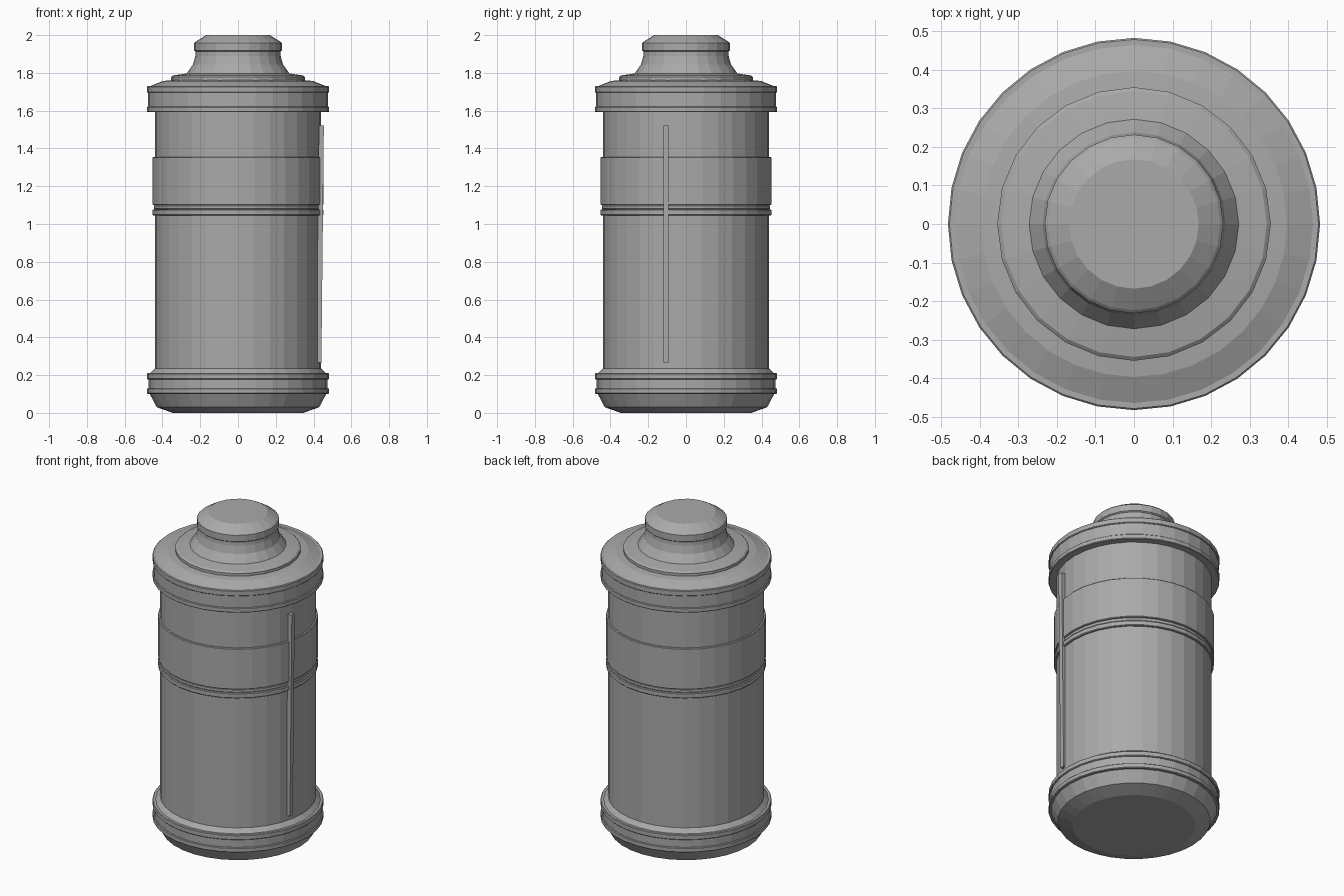
import bpy, bmesh, math
from mathutils import Matrix

if "Cube" in bpy.data.objects:
    bpy.data.objects.remove(bpy.data.objects["Cube"], do_unlink=True)

metal = bpy.data.materials.new("plain grey")
metal.use_nodes = True
GREY = (0.4, 0.4, 0.4, 1)
metal.diffuse_color = GREY
metal.node_tree.nodes["Principled BSDF"].inputs["Base Color"].default_value = GREY


def finish(name, bm):
    bmesh.ops.recalc_face_normals(bm, faces=bm.faces)
    mesh = bpy.data.meshes.new(name)
    bm.to_mesh(mesh)
    bm.free()
    mesh.materials.append(metal)
    obj = bpy.data.objects.new(name, mesh)
    bpy.context.collection.objects.link(obj)
    return obj


def lathe(name, profile, sides):
    """Closed turned solid from (radius, height) pairs, bottom to top."""
    bm = bmesh.new()
    rings = []
    for r, z in profile:
        rings.append([bm.verts.new((r * math.cos(a), r * math.sin(a), z))
                      for a in (math.tau * i / sides for i in range(sides))])
    for low, high in zip(rings, rings[1:]):
        for i in range(sides):
            j = (i + 1) % sides
            bm.faces.new((low[i], low[j], high[j], high[i]))
    bm.faces.new(rings[0][::-1])
    bm.faces.new(rings[-1])
    return finish(name, bm)


def hoop(name, r, z0, z1, sides=32, lip=0.004):
    """Raised band with slightly eased rims."""
    return lathe(name, [(r - lip, z0), (r, z0 + lip), (r, z1 - lip), (r - lip, z1)], sides)


# Main cylinder and its flared foot
lathe("body", [(0.44, 0.2), (0.44, 1.62)], 32)
lathe("foot", [(0.345, 0), (0.43, 0.03), (0.467, 0.1), (0.475, 0.11),
               (0.475, 0.2), (0.465, 0.21), (0.44, 0.235)], 32)
hoop("foot_lower_ring", 0.483, 0.1, 0.13)
hoop("foot_upper_ring", 0.483, 0.178, 0.21)

# Bands around the middle
hoop("middle_ring", 0.452, 1.045, 1.077)
hoop("middle_groove", 0.446, 1.077, 1.1)
hoop("grip_band", 0.452, 1.1, 1.355)

# Collar and sloping shoulder
lathe("shoulder", [(0.477, 1.6), (0.477, 1.725), (0.397, 1.757), (0.345, 1.762)], 32)
hoop("collar_lower_ring", 0.483, 1.592, 1.622)
hoop("collar_upper_ring", 0.483, 1.695, 1.73)

# Stepped neck and cap
lathe("neck", [(0.355, 1.755), (0.355, 1.778), (0.345, 1.786), (0.272, 1.797),
               (0.238, 1.845), (0.226, 1.89), (0.224, 1.92)], 24)
lathe("cap", [(0.224, 1.912), (0.232, 1.918), (0.232, 1.958),
              (0.224, 1.966), (0.168, 2.0)], 24)

# Thin upright strip on the side, leaning slightly outward at the top
bm = bmesh.new()
bmesh.ops.create_cube(bm, size=1, matrix=Matrix.Diagonal((0.026, 0.028, 1.255, 1)))
strip = finish("side_strip", bm)
strip.location = (0.435, -0.106, 0.893)
strip.rotation_euler.y = math.radians(0.6)
